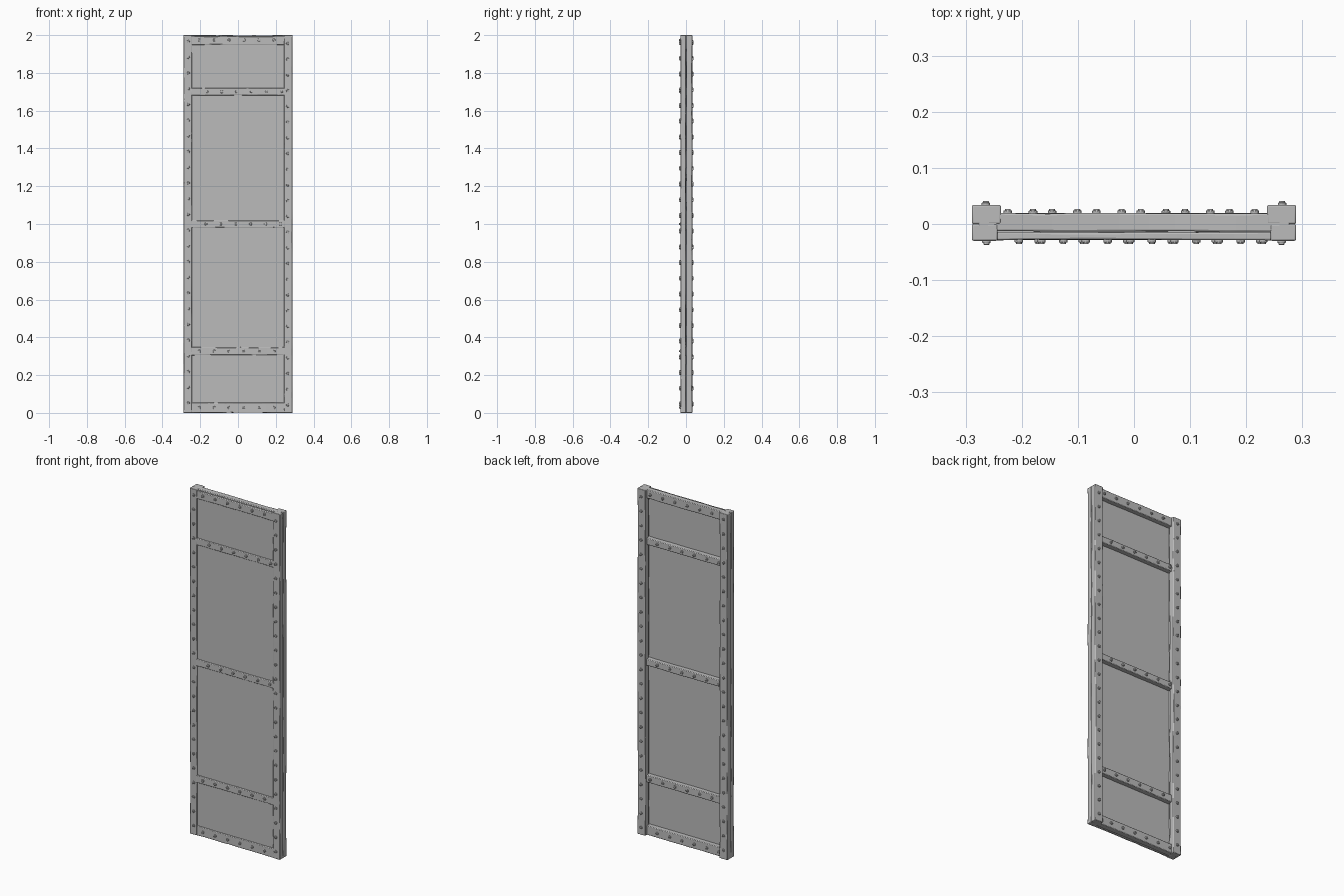
import bpy, bmesh, random
from mathutils import Matrix

random.seed(4)
if "Cube" in bpy.data.objects:
    bpy.data.objects.remove(bpy.data.objects["Cube"])

steel = bpy.data.materials.new("worn grey steel")
steel.use_nodes = True
GREY = (0.5, 0.5, 0.5, 1)
steel.diffuse_color = GREY
steel.node_tree.nodes["Principled BSDF"].inputs["Base Color"].default_value = GREY


def finish(name, bm, bevel=0):
    mesh = bpy.data.meshes.new(name)
    bm.to_mesh(mesh)
    bm.free()
    mesh.materials.append(steel)
    ob = bpy.data.objects.new(name, mesh)
    bpy.context.collection.objects.link(ob)
    if bevel:
        mod = ob.modifiers.new("worn edges", "BEVEL")
        mod.width = bevel
        mod.segments = 2
        mod.limit_method = "ANGLE"
    bpy.ops.object.select_all(action="DESELECT")
    ob.select_set(True)
    bpy.context.view_layer.objects.active = ob
    bpy.ops.object.shade_smooth_by_angle()
    return ob


def bar(name, lo, hi, axis=None, cuts=0, wobble=0.0, bevel=0.003):
    """Box between two corners, cut along one axis with hand-hammered edges."""
    bm = bmesh.new()
    bmesh.ops.create_cube(bm, size=1)
    for v in bm.verts:
        v.co = [lo[i] + (v.co[i] + 0.5) * (hi[i] - lo[i]) for i in range(3)]
    if cuts:
        normal = [int(i == axis) for i in range(3)]
        for k in range(1, cuts):
            point = list(lo)
            point[axis] += (hi[axis] - lo[axis]) * (k + random.uniform(-0.3, 0.3)) / cuts
            bmesh.ops.bisect_plane(bm, geom=bm.verts[:] + bm.edges[:] + bm.faces[:],
                                   plane_co=point, plane_no=normal)
        for v in bm.verts:
            if lo[axis] + 0.001 < v.co[axis] < hi[axis] - 0.001:
                for i in range(3):
                    if i != axis:
                        middle = (lo[i] + hi[i]) / 2
                        v.co[i] += (middle - v.co[i]) / abs(middle - v.co[i]) * random.uniform(0, wobble)
    return finish(name, bm, bevel)


def rivets(name, points):
    """Low domed studs at (x, surface y, z, facing)."""
    bm = bmesh.new()
    for x, y, z, facing in points:
        for radius, depth in ((0.008, 0.004), (0.0055, 0.007)):
            placed = Matrix.Translation((x, y + facing * (depth / 2 - 0.001), z)) @ Matrix.Rotation(1.5708, 4, "X")
            bmesh.ops.create_cone(bm, cap_ends=True, segments=10, radius1=radius, radius2=radius,
                                  depth=depth + 0.002, matrix=placed)
    return finish(name, bm, 0.001)


# Thin sheet filling the frame
bar("door_sheet", (-0.27, -0.022, 0.02), (0.27, -0.008, 1.98), bevel=0)

# Upright angle irons: front and back halves meet in a seam on the outer edge
studs = []
for side, label in ((1, "left"), (-1, "right")):
    for part, y0, y1, inner in (("front", -0.030, 0.0, 0.243), ("back", 0.0, 0.034, 0.237)):
        x0, x1 = sorted((side * inner, side * 0.289))
        bar(f"{label}_{part}_upright", (x0, y0, 0), (x1, y1, 2), 2, 18, 0.002)
    for k in range(24):
        z = (0.042 if side > 0 else 0.052) + k * 0.0832
        studs += [(side * 0.263, -0.030, z, -1), (side * 0.264, 0.034, z, 1)]
rivets("upright_rivets", studs)

# Cross rails: height range, first front stud, first back stud
rails = (("bottom", 0, 0.055, -0.205, -0.225),
         ("lower", 0.305, 0.348, -0.205, -0.18),
         ("middle", 0.98, 1.02, -0.17, -0.225),
         ("upper", 1.68, 1.72, -0.165, -0.225),
         ("top", 1.948, 2, -0.205, -0.18))
studs = []
for label, z0, z1, front_x, back_x in rails:
    top = z1 - (0.006 if label == "top" else 0)
    bar(f"{label}_front_rail", (-0.25, -0.029, z0), (0.25, -0.014, top), 0, 9, 0.002)
    bar(f"{label}_back_rail", (-0.278, -0.014, z0), (0.278, 0.020, z1), 0, 9, 0.002)
    for k in range(6):
        z = (z0 + z1) / 2
        studs += [(front_x + k * 0.079, -0.029, z, -1), (back_x + k * 0.079, 0.020, z, 1)]
rivets("rail_rivets", studs)
